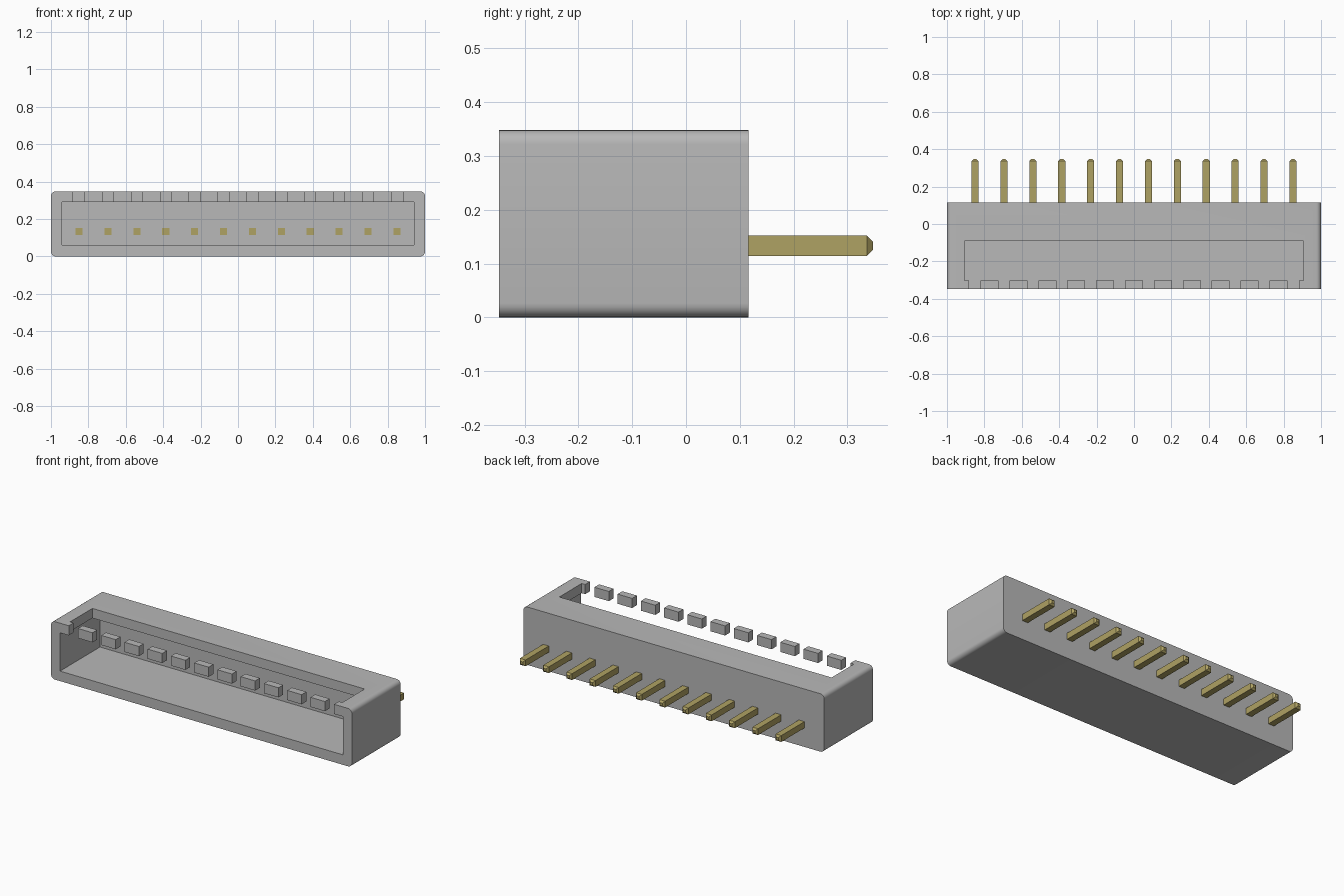
import bpy
import bmesh
from mathutils import Vector

if "Cube" in bpy.data.objects:
    bpy.data.objects.remove(bpy.data.objects["Cube"], do_unlink=True)


def material(name, rgb):
    m = bpy.data.materials.new(name)
    m.use_nodes = True
    m.diffuse_color = (*rgb, 1)
    m.node_tree.nodes["Principled BSDF"].inputs["Base Color"].default_value = (*rgb, 1)
    return m


def box(name, lo, hi, mat=None, edit=None):
    """Axis-aligned box between two corners, with an optional bmesh edit."""
    lo, hi = Vector(lo), Vector(hi)
    bm = bmesh.new()
    bmesh.ops.create_cube(bm, size=1)
    for v in bm.verts:
        v.co = (lo + hi) / 2 + v.co * (hi - lo)
    if edit:
        edit(bm)
    mesh = bpy.data.meshes.new(name)
    bm.to_mesh(mesh)
    bm.free()
    obj = bpy.data.objects.new(name, mesh)
    bpy.context.collection.objects.link(obj)
    if mat:
        mesh.materials.append(mat)
    return obj


def round_long_corners(bm):
    edges = [e for e in bm.edges
             if abs(e.verts[0].co.y - e.verts[1].co.y) > 0.1]
    bmesh.ops.bevel(bm, geom=edges, offset=0.026, segments=6,
                    profile=0.5, affect='EDGES')


def taper_tip(bm):
    # Extrude the rear end into a short blunt point
    end = max(bm.faces, key=lambda f: f.calc_center_median().y)
    tip = bmesh.ops.extrude_discrete_faces(bm, faces=[end])["faces"][0]
    mid = tip.calc_center_median()
    for v in tip.verts:
        v.co = mid + (v.co - mid) * 0.42 + Vector((0, 0.011, 0))


grey = material("grey plastic", (0.48, 0.48, 0.48))
gold = material("dull gold", (0.43, 0.36, 0.125))

FRONT, REAR, TOP, CEILING = -0.347, 0.116, 0.348, 0.29
CAVITY_BACK, PITCH = 0.032, 0.1545

# Housing shell with front cavity, top slot and slot mouth cut out
housing = box("housing", (-1, FRONT, 0), (1, REAR, TOP), grey, round_long_corners)
cutters = [
    box("cavity_cutter", (-0.94, -0.5, 0.06), (0.94, CAVITY_BACK, CEILING)),
    box("slot_cutter", (-0.905, -0.302, 0.2), (0.905, -0.09, 0.5)),
    box("mouth_cutter", (-0.882, -0.5, 0.2), (0.882, -0.2, 0.5)),
]
bpy.context.view_layer.objects.active = housing
for cutter in cutters:
    cutter.hide_render = True
    mod = housing.modifiers.new("cut", 'BOOLEAN')
    mod.operation = 'DIFFERENCE'
    mod.solver = 'EXACT'
    mod.object = cutter
    bpy.ops.object.modifier_apply(modifier=mod.name)
    bpy.data.objects.remove(cutter, do_unlink=True)

bpy.ops.object.select_all(action='DESELECT')
housing.select_set(True)
bpy.ops.object.shade_smooth_by_angle(angle=0.5)

# Row of teeth along the front of the slot
for i in range(11):
    x = (i - 5) * PITCH
    box(f"tooth_{i + 1}", (x - 0.048, FRONT, CEILING), (x + 0.048, -0.302, TOP), grey)

# Contact pins through the back wall
for i in range(12):
    x = (i - 5.5) * PITCH
    box(f"pin_{i + 1}", (x - 0.019, CAVITY_BACK - 0.002, 0.114),
        (x + 0.019, 0.336, 0.152), gold, taper_tip)
